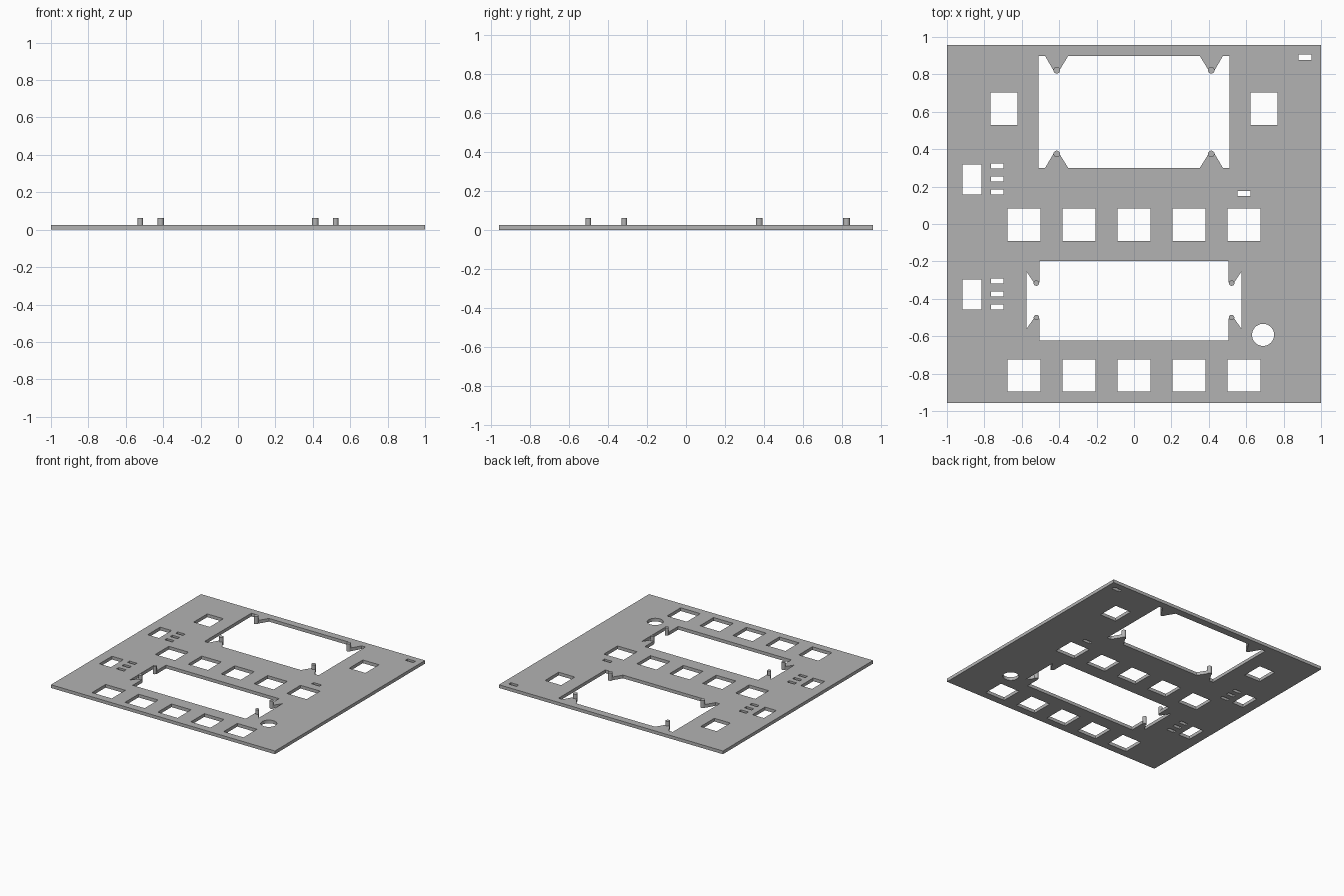
import bpy
import math

if "Cube" in bpy.data.objects:
    bpy.data.objects.remove(bpy.data.objects["Cube"], do_unlink=True)

THICK = 0.026
PEG_TOP = 0.062

grey = bpy.data.materials.new("plain grey")
grey.use_nodes = True
COLOR = (0.45, 0.45, 0.45, 1)
grey.diffuse_color = COLOR
grey.node_tree.nodes["Principled BSDF"].inputs["Base Color"].default_value = COLOR


def rect(cx, cy, hx, hy):
    return [(cx - hx, cy - hy), (cx + hx, cy - hy), (cx + hx, cy + hy), (cx - hx, cy + hy)]


def circle(cx, cy, r, n=48):
    return [(cx + r * math.cos(2 * math.pi * i / n), cy + r * math.sin(2 * math.pi * i / n))
            for i in range(n)]


def mirror_x(half):
    """Close a left-hand outline with its reflection on the right."""
    return half + [(-x, y) for x, y in reversed(half)]


# Outer edge of the panel
outlines = [rect(0, 0, 1, 0.957)]

# Upper display window with four tapered mounting tabs
outlines.append(mirror_x([
    (0, 0.30), (-0.352, 0.30), (-0.400, 0.377), (-0.430, 0.377), (-0.475, 0.30), (-0.51, 0.30),
    (-0.51, 0.898), (-0.475, 0.898), (-0.430, 0.820), (-0.400, 0.820), (-0.352, 0.898), (0, 0.898)][1:-1]))

# Lower display window with side notches that leave pointed tabs
outlines.append(mirror_x([
    (-0.505, -0.622), (-0.505, -0.504), (-0.535, -0.504), (-0.575, -0.561),
    (-0.575, -0.254), (-0.535, -0.314), (-0.505, -0.314), (-0.505, -0.197)]))

# Two rows of five button openings
for row_y in (-0.004, -0.81):
    for i in range(-2, 3):
        outlines.append(rect(i * 0.294, row_y, 0.088, 0.0865))

# Openings either side of the upper window
for side in (-1, 1):
    outlines.append(rect(side * 0.695, 0.616, 0.072, 0.087))

# Left-hand switch openings, each with three small slots
for y in (0.238, -0.377):
    outlines.append(rect(-0.867, y, 0.051, 0.08))
    for k in (-1, 0, 1):
        outlines.append(rect(-0.732, y + 0.003 + k * 0.069, 0.033, 0.0135))

# Single slots and the round hole
outlines.append(rect(0.588, 0.163, 0.035, 0.013))
outlines.append(rect(0.915, 0.892, 0.035, 0.0145))
outlines.append(circle(0.69, -0.593, 0.059))

# Panel: filled flat curve, extruded to thickness
curve = bpy.data.curves.new("panel", "CURVE")
curve.dimensions = "2D"
curve.fill_mode = "BOTH"
curve.extrude = THICK / 2
for pts in outlines:
    spline = curve.splines.new("POLY")
    spline.points.add(len(pts) - 1)
    for p, (x, y) in zip(spline.points, pts):
        p.co = (x, y, 0, 1)
    spline.use_cyclic_u = True
panel = bpy.data.objects.new("panel", curve)
panel.location.z = THICK / 2
panel.data.materials.append(grey)
bpy.context.collection.objects.link(panel)
bpy.ops.object.select_all(action="DESELECT")
panel.select_set(True)
bpy.context.view_layer.objects.active = panel
bpy.ops.object.convert(target="MESH")
bpy.ops.object.shade_smooth_by_angle(angle=math.radians(30))


# Locating pegs on the tab tips
def peg(name, x, y, r):
    bpy.ops.mesh.primitive_cylinder_add(vertices=24, radius=r, depth=PEG_TOP,
                                        location=(x, y, PEG_TOP / 2))
    ob = bpy.context.object
    ob.name = name
    ob.data.materials.append(grey)
    bpy.ops.object.shade_smooth_by_angle(angle=math.radians(30))


for side, label in ((-1, "right"), (1, "left")):
    for y, end in ((0.822, "back"), (0.375, "front")):
        peg(f"upper_window_peg_{end}_{label}", side * 0.413, y, 0.0175)
    for y, end in ((-0.316, "back"), (-0.50, "front")):
        peg(f"lower_window_peg_{end}_{label}", side * 0.522, y, 0.0145)
